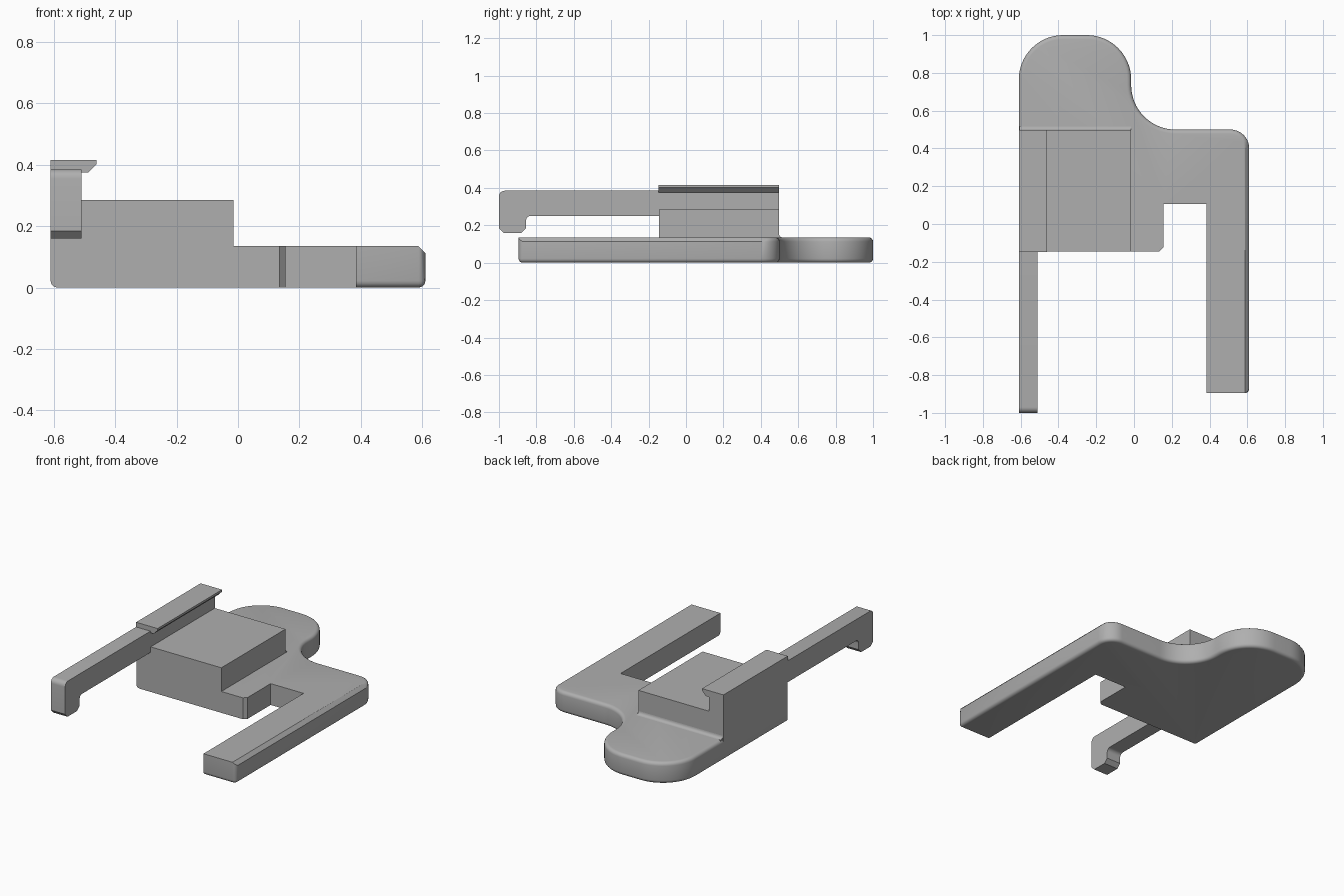
import bpy, bmesh, math

if "Cube" in bpy.data.objects:
    bpy.data.objects.remove(bpy.data.objects["Cube"])

gray = bpy.data.materials.new("plain gray")
gray.diffuse_color = (0.43, 0.43, 0.43, 1)
gray.use_nodes = True
gray.node_tree.nodes["Principled BSDF"].inputs["Base Color"].default_value = gray.diffuse_color


def finish(bm, name, angle=35):
    bmesh.ops.recalc_face_normals(bm, faces=bm.faces[:])
    me = bpy.data.meshes.new(name)
    bm.to_mesh(me)
    bm.free()
    me.materials.append(gray)
    ob = bpy.data.objects.new(name, me)
    bpy.context.collection.objects.link(ob)
    bpy.ops.object.select_all(action='DESELECT')
    ob.select_set(True)
    bpy.context.view_layer.objects.active = ob
    bpy.ops.object.shade_smooth_by_angle(angle=math.radians(angle))
    return ob


def arc(cx, cy, r, a0, a1, n):
    return [(cx + r * math.cos(math.radians(a0 + (a1 - a0) * i / n)),
             cy + r * math.sin(math.radians(a0 + (a1 - a0) * i / n))) for i in range(n + 1)]


def prism(points, lo, hi, axis):
    """Extrude a closed 2D profile along an axis; returns bmesh and both vertex rings."""
    bm = bmesh.new()

    def place(p, t):
        return {'x': (t, p[0], p[1]), 'y': (p[0], t, p[1]), 'z': (p[0], p[1], t)}[axis]
    a = [bm.verts.new(place(p, lo)) for p in points]
    b = [bm.verts.new(place(p, hi)) for p in points]
    bm.faces.new(a)
    bm.faces.new(b)
    for i in range(len(points)):
        j = (i + 1) % len(points)
        bm.faces.new((a[i], a[j], b[j], b[i]))
    bmesh.ops.recalc_face_normals(bm, faces=bm.faces[:])
    return bm, a, b


# Base plate with rounded tongue, leg and notch
H, R = 0.135, 0.022
outer = [(0.385, -0.895), (0.61, -0.895)]
outer += arc(0.51, 0.40, 0.10, 0, 90, 10)
outer += arc(0.22, 0.735, 0.235, 270, 180, 16)
outer += arc(-0.25, 0.765, 0.235, 0, 90, 16)
outer += arc(-0.375, 0.765, 0.235, 90, 180, 16)
outer += [(-0.61, -0.145)]
notch = [(0.135, -0.145), (0.155, -0.125), (0.155, 0.105), (0.385, 0.105)]
bm, low, top = prism(outer + notch, 0, H, 'z')
last = len(outer) - 1
edges = [bm.edges.get((low[i], low[i + 1])) for i in range(last)]
edges += [bm.edges.get((top[i], top[i + 1])) for i in range(1, last)]
edges.append(bm.edges.get((low[1], top[1])))
bmesh.ops.bevel(bm, geom=edges, offset=R, offset_type='OFFSET', segments=4,
                profile=0.5, affect='EDGES', clamp_overlap=True)
# Flatten the upper right rounding into a chamfer
for v in bm.verts:
    excess = v.co.x + v.co.z - (0.61 + H - R)
    if v.co.z > 0.1 and excess > 0:
        v.co.x -= excess / 2
        v.co.z -= excess / 2
finish(bm, "base_plate")

# Raised block on the plate
bm, _, _ = prism([(-0.61, 0.1), (-0.015, 0.1), (-0.015, 0.285), (-0.61, 0.285)],
                 -0.145, 0.497, 'y')
finish(bm, "raised_block")

# Small fillet between the block and the tongue
bm, _, _ = prism([(0.49, 0.125), (0.517, 0.125)]
                 + arc(0.517, 0.155, 0.02, 270, 180, 5) + [(0.49, 0.155)],
                 -0.605, -0.015, 'x')
finish(bm, "block_fillet")

# Long arm with a hook at its front end
arm = [(0.497, 0.25), (0.497, 0.385)]
arm += arc(-0.97, 0.355, 0.03, 90, 180, 6)
arm += [(-1.0, 0.185), (-0.975, 0.16), (-0.88, 0.16), (-0.855, 0.185)]
arm += arc(-0.83, 0.225, 0.025, 180, 90, 6)
bm, _, _ = prism(arm, -0.61, -0.51, 'x')
finish(bm, "hook_arm")

# Lipped cap on top of the arm
bm, _, _ = prism([(-0.61, 0.375), (-0.487, 0.375), (-0.46, 0.402),
                  (-0.46, 0.415), (-0.61, 0.415)], -0.147, 0.497, 'y')
finish(bm, "arm_cap")
